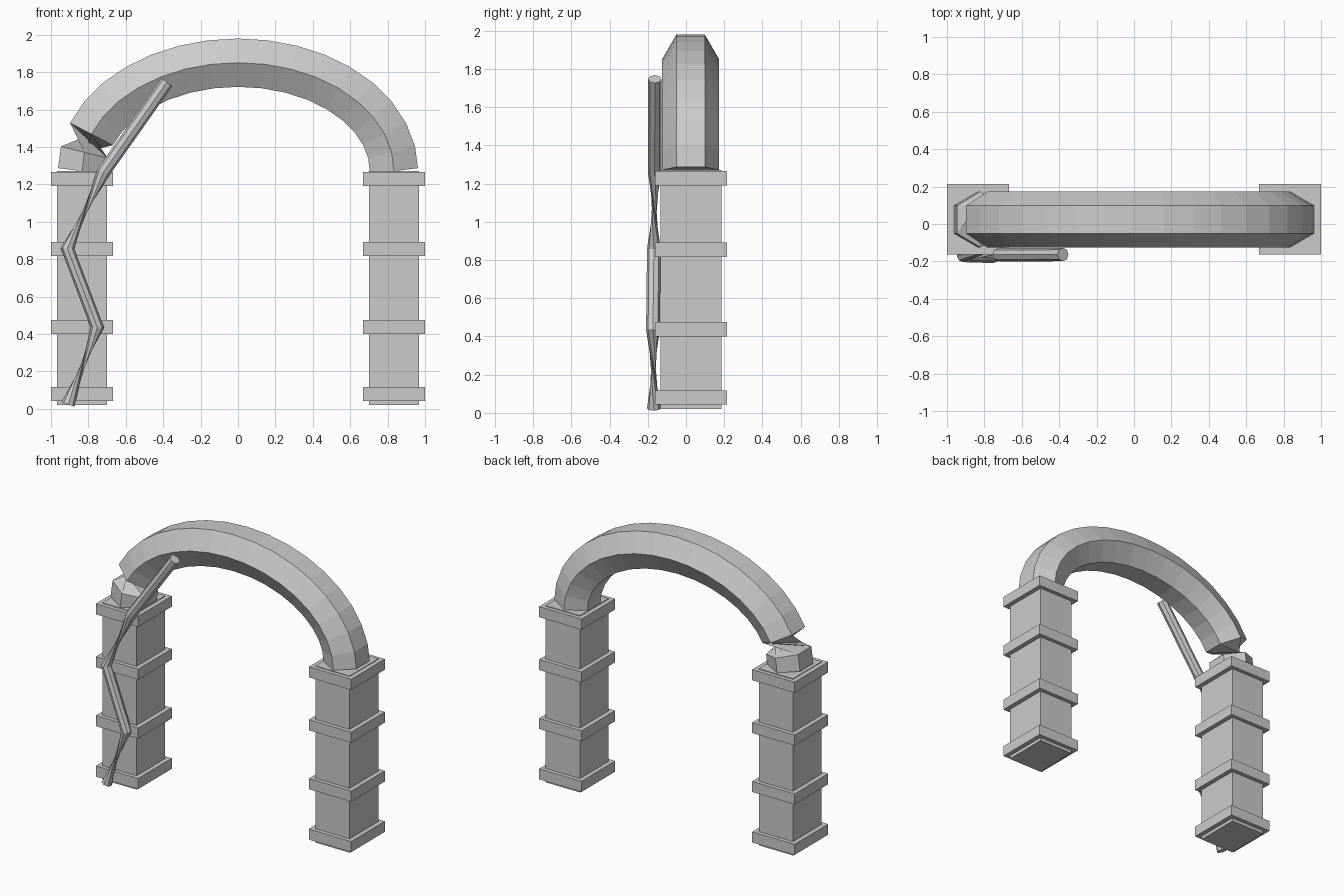
import bpy, bmesh, math
from mathutils import Vector

if "Cube" in bpy.data.objects:
    bpy.data.objects.remove(bpy.data.objects["Cube"])

stone = bpy.data.materials.new("grey_stone")
stone.diffuse_color = (0.6, 0.6, 0.6, 1)
stone.use_nodes = True
stone.node_tree.nodes["Principled BSDF"].inputs["Base Color"].default_value = stone.diffuse_color

CY = 0.026  # depth centre of the gateway


def finish(name, bm):
    me = bpy.data.meshes.new(name)
    bm.to_mesh(me)
    bm.free()
    me.materials.append(stone)
    ob = bpy.data.objects.new(name, me)
    bpy.context.collection.objects.link(ob)
    return ob


def box(name, cx, cy, z0, z1, hx, hy):
    bm = bmesh.new()
    bmesh.ops.create_cube(bm, size=1)
    for v in bm.verts:
        v.co = Vector((cx + v.co.x * 2 * hx, cy + v.co.y * 2 * hy,
                       (z0 + z1) / 2 + v.co.z * (z1 - z0)))
    return finish(name, bm)


def tube(name, path, radius, sides, twisted):
    """Sweep a polygon; segments listed in 'twisted' make a half turn and pinch."""
    bm = bmesh.new()
    pts = [Vector(p) for p in path]
    rings, shift = [], 0
    for i, p in enumerate(pts):
        t = Vector()
        if i > 0:
            t += (p - pts[i - 1]).normalized()
        if i < len(pts) - 1:
            t += (pts[i + 1] - p).normalized()
        t.normalize()
        u = t.cross(Vector((0, 1, 0))).normalized()
        v = u.cross(t).normalized()
        if i - 1 in twisted:
            shift += sides // 2
        ring = []
        for k in range(sides):
            a = 2 * math.pi * (k + shift) / sides
            ring.append(bm.verts.new(p + radius * (math.cos(a) * v + math.sin(a) * u)))
        rings.append(ring)
    for i in range(len(rings) - 1):
        a, b = rings[i], rings[i + 1]
        for k in range(sides):
            n = (k + 1) % sides
            if i in twisted:
                bm.faces.new((a[k], a[n], b[n]))
                bm.faces.new((a[k], b[n], b[k]))
            else:
                bm.faces.new((a[k], a[n], b[n], b[k]))
    bm.faces.new(rings[0][::-1])
    bm.faces.new(rings[-1])
    bmesh.ops.recalc_face_normals(bm, faces=bm.faces[:])
    return finish(name, bm)


# Two pillars with four bands each
for side, sx in (("left", -1), ("right", 1)):
    cx = sx * 0.834
    box(side + "_pillar", cx, CY, 0.02, 1.271, 0.134, 0.16)
    for n, z in enumerate((0.043, 0.40, 0.817, 1.191)):
        box(f"{side}_pillar_band_{n + 1}", cx, CY, z, z + 0.075, 0.166, 0.188)

# Hexagonal arch, broken and pinched near its left foot
N = 18
arch = [(-0.834 * math.cos(math.pi * i / N), 0.024,
         1.271 + 0.58 * math.sin(math.pi * i / N)) for i in range(N + 1)]
tube("arch", arch, 0.149, 6, {1})

# Zigzag vine climbing the left pillar
vine = [(-0.908, -0.168, 0.024), (-0.752, -0.173, 0.435), (-0.912, -0.168, 0.858),
        (-0.72, -0.164, 1.265), (-0.38, -0.163, 1.747)]
tube("climbing_vine", vine, 0.036, 8, {0, 2})
